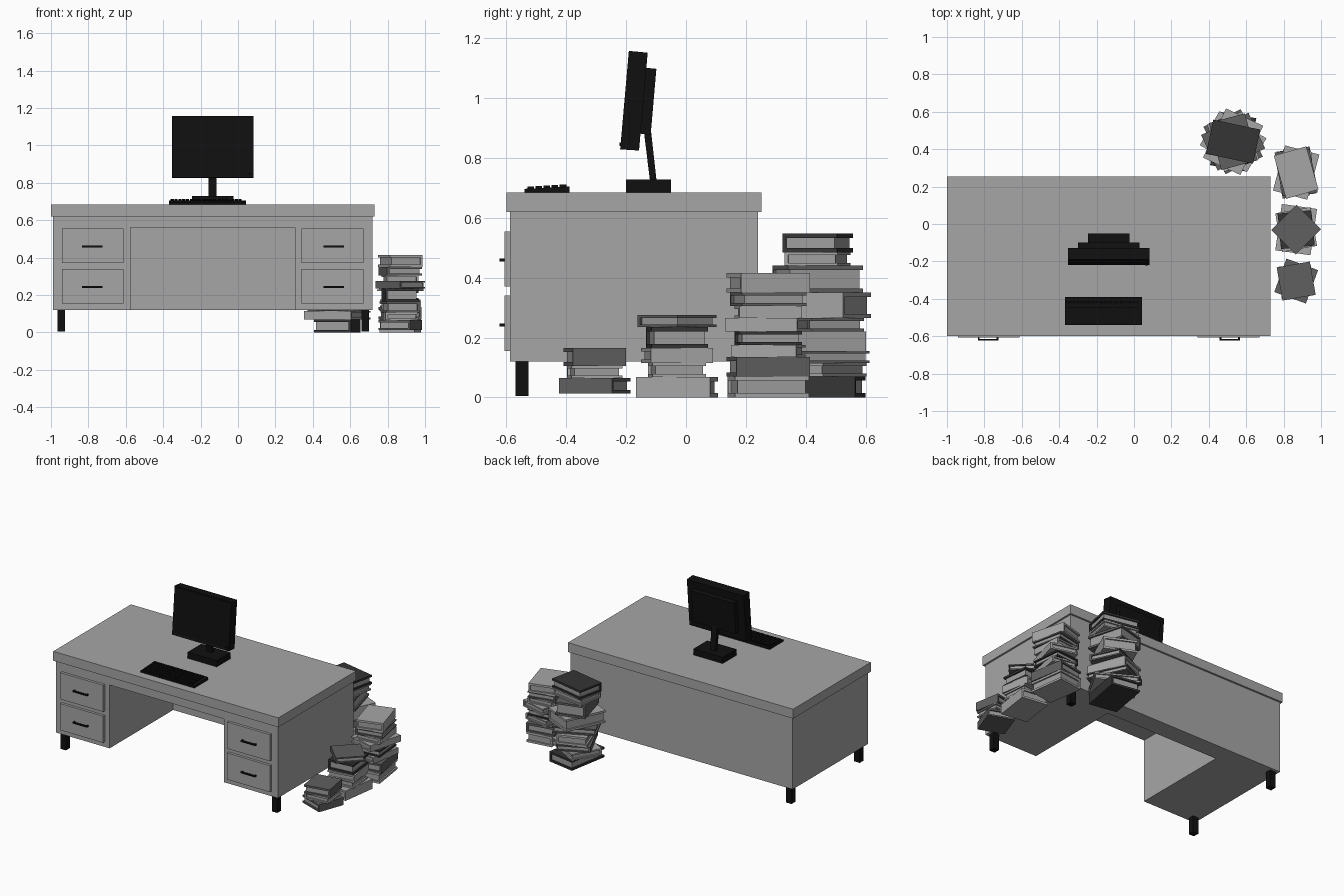
import bpy, bmesh, math
from mathutils import Matrix, Vector

if "Cube" in bpy.data.objects:
    bpy.data.objects.remove(bpy.data.objects["Cube"])


def mat(name, v):
    m = bpy.data.materials.new(name)
    m.diffuse_color = (v, v, v, 1)
    m.use_nodes = True
    m.node_tree.nodes["Principled BSDF"].inputs["Base Color"].default_value = m.diffuse_color
    return m


GREY = mat("desk grey", 0.38)
BLACK = mat("black", 0.005)
LIGHT = mat("light cover", 0.38)
MID = mat("mid grey cover", 0.115)
DARK = mat("dark cover", 0.035)
PAPER = mat("paper", 0.34)


def finish(name, bm, *mats):
    bmesh.ops.recalc_face_normals(bm, faces=bm.faces)
    me = bpy.data.meshes.new(name)
    bm.to_mesh(me)
    bm.free()
    ob = bpy.data.objects.new(name, me)
    bpy.context.collection.objects.link(ob)
    for m in mats:
        me.materials.append(m)
    return ob


def add_box(bm, x0, x1, y0, y1, z0, z1, index=0):
    M = Matrix.Translation(((x0 + x1) / 2, (y0 + y1) / 2, (z0 + z1) / 2)) @ \
        Matrix.Diagonal((x1 - x0, y1 - y0, z1 - z0, 1))
    vs = bmesh.ops.create_cube(bm, size=1, matrix=M)["verts"]
    for f in {f for v in vs for f in v.link_faces}:
        f.material_index = index


def box(name, dims, m):
    bm = bmesh.new()
    add_box(bm, *dims)
    return finish(name, bm, m)


def prism_bm(x0, x1, yz):
    # side profile extruded along x
    bm = bmesh.new()
    f = bm.faces.new([bm.verts.new((x0, y, z)) for y, z in yz])
    r = bmesh.ops.extrude_face_region(bm, geom=[f])
    vs = [v for v in r["geom"] if isinstance(v, bmesh.types.BMVert)]
    bmesh.ops.translate(bm, verts=vs, vec=(x1 - x0, 0, 0))
    bmesh.ops.recalc_face_normals(bm, faces=bm.faces)
    return bm


# Desk top and body with knee space cut out
box("desk_top", (-1, 0.73, -0.6, 0.253, 0.62, 0.685), GREY)
body = box("desk_body", (-0.988, 0.718, -0.588, 0.24, 0.12, 0.62), GREY)
cutter = box("knee_space_cutter", (-0.575, 0.305, -0.8, 0.11, 0.0, 0.56), GREY)
cutter.hide_render = True
cutter.hide_viewport = True
mod = body.modifiers.new("knee space", "BOOLEAN")
mod.operation = "DIFFERENCE"
mod.solver = "EXACT"
mod.object = cutter

# Legs
for sx, x in (("left", -0.945), ("right", 0.68)):
    for sy, y in (("front", -0.548), ("back", 0.2)):
        box(f"{sy}_{sx}_leg", (x - .021, x + .021, y - .021, y + .021, 0.005, 0.12), BLACK)

# Drawer fronts with bar handles
for side, x0, hx in (("left", -0.942, -0.78), ("right", 0.34, 0.512)):
    for row, z0, z1, hz in (("upper", 0.37, 0.555, 0.46), ("lower", 0.155, 0.34, 0.242)):
        box(f"{row}_{side}_drawer", (x0, x0 + .33, -0.606, -0.587, z0, z1), GREY)
        bm = bmesh.new()
        add_box(bm, hx - .055, hx + .055, -0.624, -0.615, hz - .005, hz + .005)
        for s in (-.05, .05):
            add_box(bm, hx + s - .005, hx + s + .005, -0.616, -0.605, hz - .005, hz + .005)
        finish(f"{row}_{side}_handle", bm, BLACK)

# Monitor: stand, neck, tilted panel with recessed screen, rear housing
box("monitor_base", (-0.247, -0.023, -0.2, -0.05, 0.685, 0.728), BLACK)
finish("monitor_neck", prism_bm(-0.157, -0.115, [(-.12, .72), (-.098, .72), (-.118, .9), (-.142, .9)]), BLACK)
bm = prism_bm(-0.353, 0.083, [(-.22, .829), (-.157, .825), (-.128, 1.152), (-.191, 1.158)])
front = min(bm.faces, key=lambda f: f.normal.y)
bmesh.ops.inset_individual(bm, faces=[front], thickness=0.022, depth=-0.004)
finish("monitor_panel", bm, BLACK)
finish("monitor_back_housing", prism_bm(-0.3, 0.03, [(-.16, .882), (-.118, .878), (-.099, 1.098), (-.14, 1.102)]), BLACK)
box("power_button", (0.058, 0.074, -0.223, -0.215, 0.84, 0.852), BLACK)

# Keyboard: wedge with rows of keys in three groups
finish("keyboard_base", prism_bm(-0.37, 0.043, [(-.54, .685), (-.39, .685), (-.39, .705), (-.54, .697)]), BLACK)
bm = bmesh.new()
for r in range(5):
    y = -0.53 + r * 0.027
    z = 0.698 + r * 0.002
    for x0, n in ((-0.36, 12), (-0.108, 3), (-0.038, 3)):
        for k in range(n):
            x = x0 + k * 0.0205
            add_box(bm, x, x + .017, y, y + .022, z - .006, z + .006)
finish("keyboard_keys", bm, BLACK)


def book(name, cx, cy, z0, z1, w, d, angle, cover):
    # two boards and a spine around an inset page block
    bm = bmesh.new()
    t = min(0.014, (z1 - z0) * 0.22)
    w, d = w / 2, d / 2
    add_box(bm, -w, w, -d, d, z0, z0 + t)
    add_box(bm, -w, w, -d, d, z1 - t, z1)
    add_box(bm, -w, -w + .012, -d, d, z0 + t, z1 - t)
    add_box(bm, -w + .012, w - .01, -d + .01, d - .01, z0 + t, z1 - t, 1)
    M = Matrix.Translation((cx, cy, 0)) @ Matrix.Rotation(math.radians(angle), 4, "Z")
    bmesh.ops.transform(bm, matrix=M, verts=bm.verts)
    finish(name, bm, cover, PAPER)


def stack(name, cx, cy, z, books):
    # books: top height, width, depth, turn, cover
    for i, (top, w, d, angle, cover) in enumerate(books):
        book(f"{name}_book_{i + 1}", cx, cy, z, top, w, d, angle, cover)
        z = top


stack("tall_stack", 0.53, 0.44, 0.0, [
    (.07, .20, .29, 170, DARK), (.115, .21, .29, 60, LIGHT), (.155, .22, .28, 25, MID),
    (.22, .20, .27, 200, LIGHT), (.265, .21, .28, 115, MID), (.35, .22, .29, 155, LIGHT),
    (.44, .20, .26, 15, MID), (.485, .18, .25, 80, LIGHT), (.547, .186, .257, 78, DARK)])
stack("medium_stack", 0.867, 0.275, 0.0, [
    (.07, .18, .25, 8, LIGHT), (.135, .19, .25, 190, MID), (.175, .18, .22, 170, LIGHT),
    (.22, .18, .21, 5, DARK), (.265, .19, .25, 165, LIGHT), (.305, .18, .21, 185, LIGHT),
    (.35, .19, .22, 12, MID), (.415, .18, .24, 196, LIGHT)])
stack("short_stack", 0.867, -0.03, 0.0, [
    (.068, .19, .25, 172, LIGHT), (.115, .18, .18, 5, LIGHT), (.165, .19, .21, 190, LIGHT),
    (.235, .18, .19, 6, DARK), (.275, .19, .185, 45, MID)])
stack("low_stack", 0.867, -0.305, 0.013, [
    (.065, .18, .19, 160, MID), (.105, .17, .17, 5, LIGHT), (.165, .18, .18, 190, MID)])
